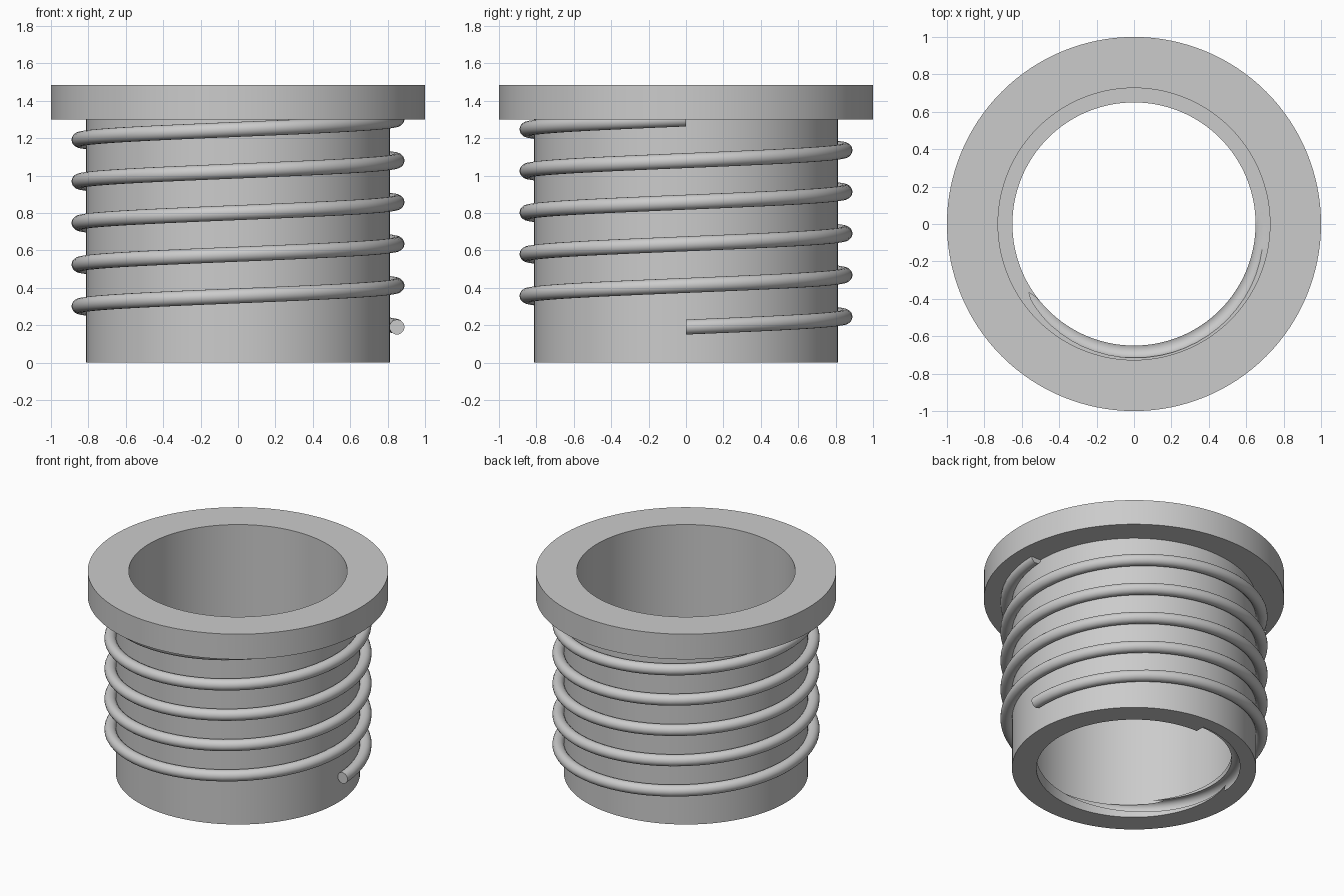
import bpy, bmesh, math

cube = bpy.data.objects.get("Cube")
if cube:
    bpy.data.objects.remove(cube, do_unlink=True)

grey = bpy.data.materials.new("plain grey")
grey.use_nodes = True
GREY = (0.6, 0.6, 0.6, 1)
grey.diffuse_color = GREY
grey.node_tree.nodes["Principled BSDF"].inputs["Base Color"].default_value = GREY


def make(name, bm):
    bmesh.ops.recalc_face_normals(bm, faces=bm.faces)
    mesh = bpy.data.meshes.new(name)
    bm.to_mesh(mesh)
    bm.free()
    mesh.materials.append(grey)
    obj = bpy.data.objects.new(name, mesh)
    bpy.context.collection.objects.link(obj)
    return obj


def activate(obj):
    bpy.ops.object.select_all(action="DESELECT")
    obj.select_set(True)
    bpy.context.view_layer.objects.active = obj


def lathe(name, profile, segments=128):
    """Closed (radius, height) profile turned around z."""
    bm = bmesh.new()
    rings = []
    for i in range(segments):
        a = math.tau * i / segments
        rings.append([bm.verts.new((r * math.cos(a), r * math.sin(a), z)) for r, z in profile])
    n = len(profile)
    for i in range(segments):
        p, q = rings[i], rings[(i + 1) % segments]
        for j in range(n):
            k = (j + 1) % n
            bm.faces.new((p[j], q[j], q[k], p[k]))
    return make(name, bm)


def coil(name, radius, wire, z, pitch, turns, start=0.0, steps=64, sides=20):
    """Round wire wound upward around z, with flat ends."""
    bm = bmesh.new()
    rings = []
    total = round(steps * turns)
    for i in range(total + 1):
        t = turns * i / total
        a = start + math.tau * t
        ring = []
        for j in range(sides):
            b = math.tau * j / sides
            r = radius + wire * math.cos(b)
            ring.append(bm.verts.new((r * math.cos(a), r * math.sin(a),
                                      z + pitch * t + wire * math.sin(b))))
        rings.append(ring)
    for p, q in zip(rings, rings[1:]):
        for j in range(sides):
            k = (j + 1) % sides
            bm.faces.new((p[j], q[j], q[k], p[k]))
    bm.faces.new(rings[0])
    bm.faces.new(rings[-1])
    return make(name, bm)


def box(name, size, location, turn):
    bm = bmesh.new()
    bmesh.ops.create_cube(bm, size=1)
    bmesh.ops.scale(bm, vec=size, verts=bm.verts)
    obj = make(name, bm)
    obj.location = location
    obj.rotation_euler.z = turn
    return obj


def cut(target, cutter):
    cutter.hide_render = True
    mod = target.modifiers.new("cut", "BOOLEAN")
    mod.operation = "DIFFERENCE"
    mod.solver = "EXACT"
    mod.object = cutter
    activate(target)
    bpy.ops.object.modifier_apply(modifier=mod.name)
    bpy.data.objects.remove(cutter, do_unlink=True)


PITCH = 0.2225
FLANGE_Z, TOP, LIP = 1.3, 1.485, 0.123

# Sleeve with top flange and a narrow inner lip at the bottom
sleeve = lathe("flanged_sleeve", [
    (0.65, 0), (0.813, 0), (0.813, FLANGE_Z), (1, FLANGE_Z),
    (1, TOP), (0.727, TOP), (0.727, LIP), (0.65, LIP)])

# Thread groove running up through the lip
cut(sleeve, coil("groove_cutter", 0.67, 0.047, 0.0, PITCH, 1.0, math.pi / 2))

# Two small pockets under the flange rim
for degrees in (169, 181):
    a = math.radians(degrees)
    cut(sleeve, box("pocket_cutter", (0.06, 0.12, 0.16),
                    (0.948 * math.cos(a), 0.948 * math.sin(a), FLANGE_Z), a))

# Outer round thread
thread = coil("outer_thread", 0.85, 0.04, 0.19, PITCH, 5)

for obj in (sleeve, thread):
    activate(obj)
    bpy.ops.object.shade_smooth_by_angle(angle=math.radians(30))
